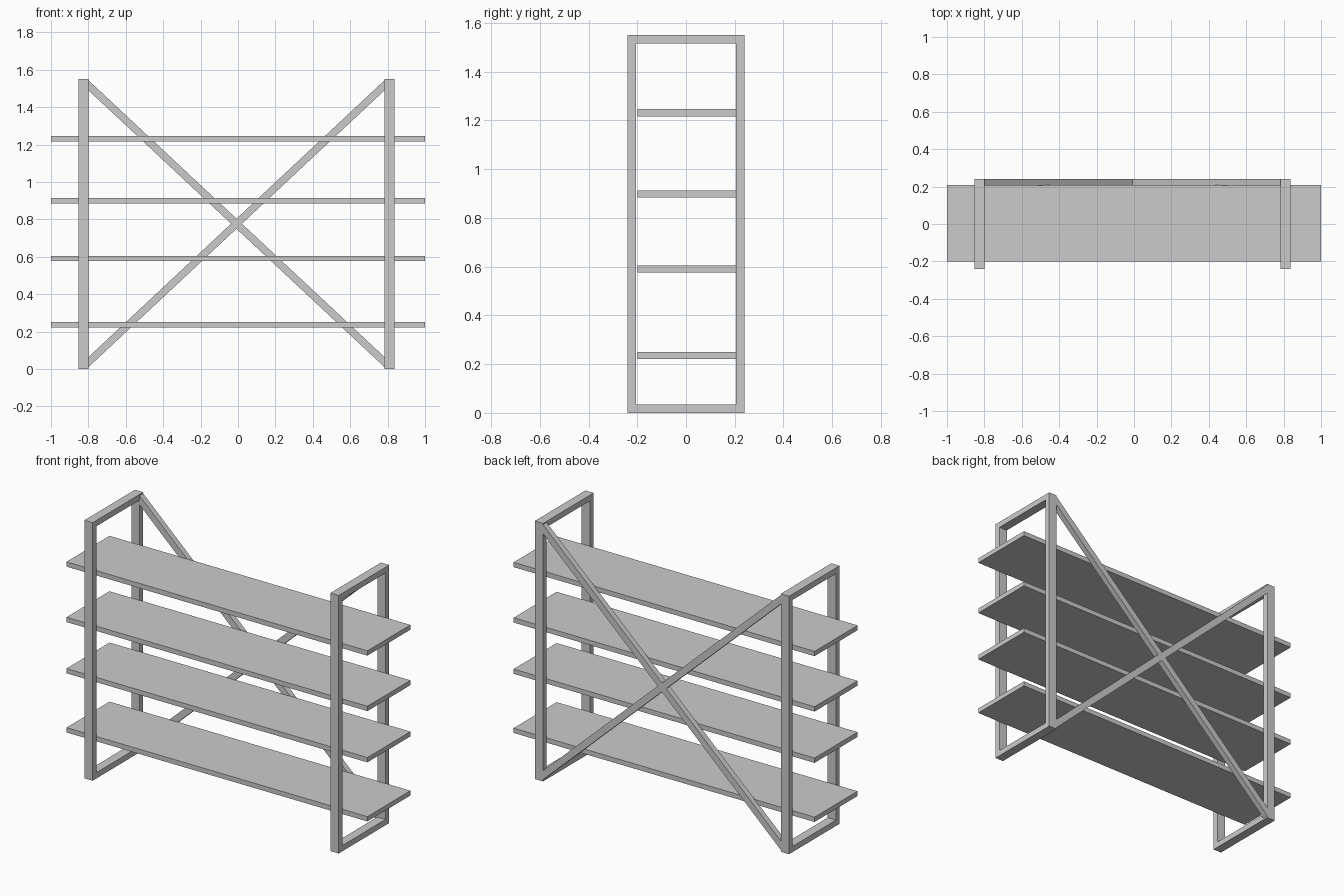
import bpy, bmesh

if "Cube" in bpy.data.objects:
    bpy.data.objects.remove(bpy.data.objects["Cube"])


def mesh_object(name, bm):
    bmesh.ops.recalc_face_normals(bm, faces=bm.faces)
    me = bpy.data.meshes.new(name)
    bm.to_mesh(me)
    bm.free()
    ob = bpy.data.objects.new(name, me)
    bpy.context.collection.objects.link(ob)
    return ob


def extrude(name, faces, vec):
    """Extrude flat polygons (lists of 3D points, shared corners merged) along vec."""
    bm = bmesh.new()
    for pts in faces:
        bm.faces.new([bm.verts.new(p) for p in pts])
    bmesh.ops.remove_doubles(bm, verts=bm.verts, dist=1e-5)
    geo = bmesh.ops.extrude_face_region(bm, geom=bm.faces[:], use_keep_orig=True)
    verts = [g for g in geo["geom"] if isinstance(g, bmesh.types.BMVert)]
    bmesh.ops.translate(bm, verts=verts, vec=vec)
    return mesh_object(name, bm)


HEIGHT, DEPTH, BAR = 1.55, 0.24, 0.035
LEFT, RIGHT, POST_W = -0.853, 0.782, 0.055

# Rectangular end frames
outer = [(-DEPTH, 0), (DEPTH, 0), (DEPTH, HEIGHT), (-DEPTH, HEIGHT)]
inner = [(-DEPTH + BAR, BAR), (DEPTH - BAR, BAR),
         (DEPTH - BAR, HEIGHT - BAR), (-DEPTH + BAR, HEIGHT - BAR)]
for name, x in (("left_frame", LEFT), ("right_frame", RIGHT)):
    ring = []
    for i in range(4):
        j = (i + 1) % 4
        ring.append([(x, *p) for p in (outer[i], outer[j], inner[j], inner[i])])
    extrude(name, ring, (POST_W, 0, 0))

# Shelves running through the frames
for i, z in enumerate((0.221, 0.576, 0.884, 1.217)):
    y0, y1 = -0.2, 0.208
    extrude(f"shelf_{i + 1}", [[(-1, y0, z), (1, y0, z), (1, y1, z), (-1, y1, z)]],
            (0, 0, 0.029))

# Crossed back braces, ends cut flush with the posts
xa, xb = LEFT + POST_W, RIGHT
low, high, half = 0.038, 1.515, 0.027
for name, za, zb in (("brace_rising", low, high), ("brace_falling", high, low)):
    extrude(name, [[(xa, DEPTH - BAR, za - half), (xb, DEPTH - BAR, zb - half),
                    (xb, DEPTH - BAR, zb + half), (xa, DEPTH - BAR, za + half)]],
            (0, BAR, 0))
